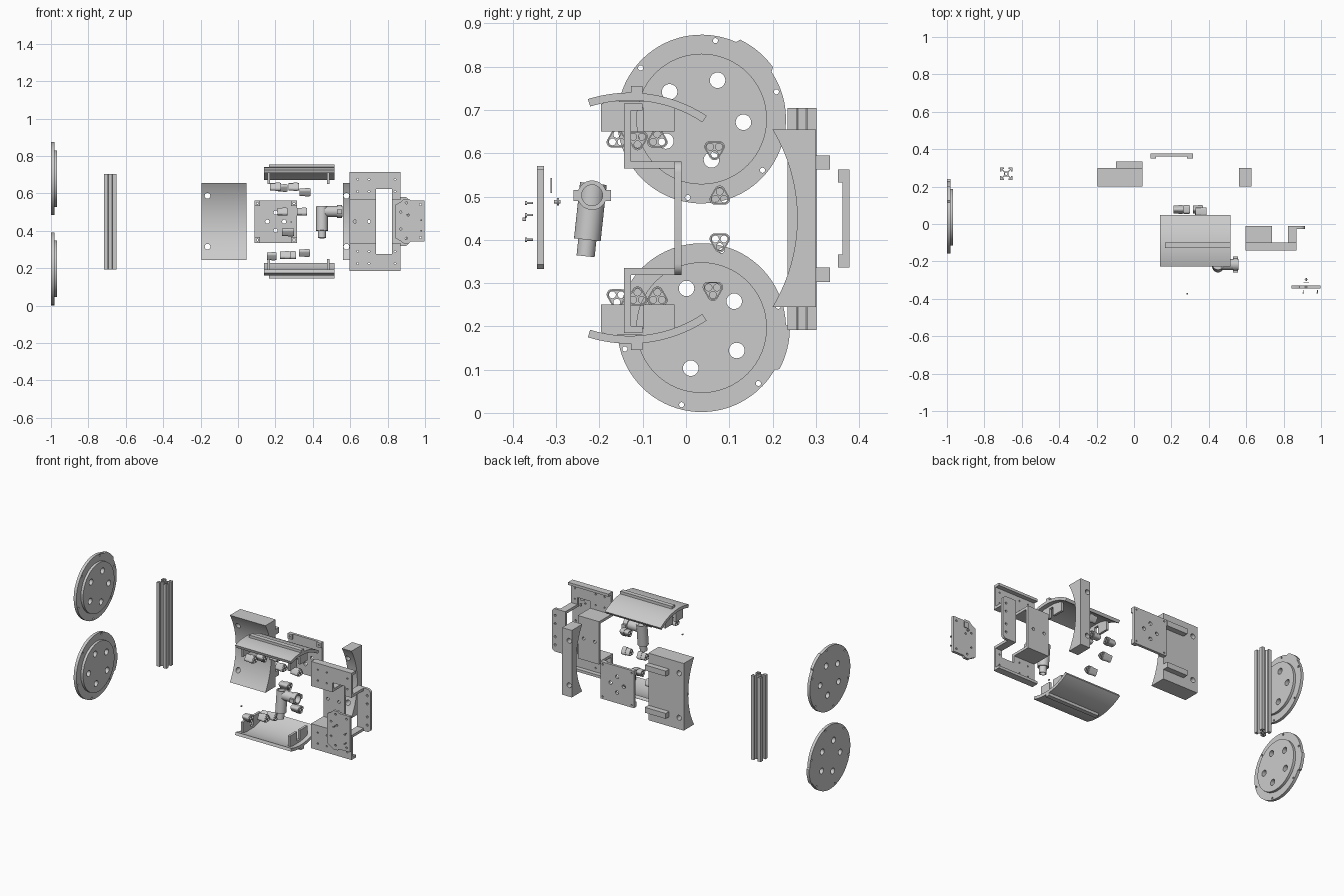
import bpy, bmesh
from math import sin, cos, pi, radians, sqrt
from mathutils import Matrix, Vector

if "Cube" in bpy.data.objects:
    bpy.data.objects.remove(bpy.data.objects["Cube"])

# Local (u, v, w) to world for a profile extruded along each axis
AXES = {'x': Matrix(((0, 0, 1), (1, 0, 0), (0, 1, 0))),
        'y': Matrix(((1, 0, 0), (0, 0, -1), (0, 1, 0))),
        'z': Matrix.Identity(3)}


def circle(u, v, r, n=24):
    return [(u + r * cos(2 * pi * i / n), v + r * sin(2 * pi * i / n)) for i in range(n)]


def rect(u0, u1, v0, v1):
    return [(u0, v0), (u1, v0), (u1, v1), (u0, v1)]


def arc(u, v, r, a0, a1, n=20):
    return [(u + r * cos(radians(a0 + (a1 - a0) * i / n)),
             v + r * sin(radians(a0 + (a1 - a0) * i / n))) for i in range(n + 1)]


def link(name, mesh):
    ob = bpy.data.objects.new(name, mesh)
    bpy.context.collection.objects.link(ob)
    return ob


def baked(ob):
    dg = bpy.context.evaluated_depsgraph_get()
    return bpy.data.meshes.new_from_object(ob.evaluated_get(dg))


def sheet(name, axis, a, b, outline, holes=()):
    """Extrude an outline with holes from a to b along an axis."""
    cu = bpy.data.curves.new(name, 'CURVE')
    cu.dimensions, cu.fill_mode, cu.extrude = '2D', 'BOTH', abs(b - a) / 2
    for loop in [outline, *holes]:
        sp = cu.splines.new('POLY')
        sp.points.add(len(loop) - 1)
        for p, (u, v) in zip(sp.points, loop):
            p.co = (u, v, 0, 1)
        sp.use_cyclic_u = True
    tmp = link(name + "_curve", cu)
    me = baked(tmp)
    bpy.data.objects.remove(tmp)
    mid = Vector([(a + b) / 2 if c == axis else 0 for c in 'xyz'])
    me.transform(Matrix.Translation(mid) @ AXES[axis].to_4x4())
    bm = bmesh.new()
    bm.from_mesh(me)
    bmesh.ops.remove_doubles(bm, verts=bm.verts, dist=1e-5)
    bmesh.ops.recalc_face_normals(bm, faces=bm.faces)
    bm.to_mesh(me)
    bm.free()
    me.name = name
    return link(name, me)


def box(name, x0, x1, y0, y1, z0, z1):
    return sheet(name, 'z', z0, z1, rect(x0, x1, y0, y1))


def tube(name, p, q, r, inner=0):
    """Round bar or open pipe between two points."""
    p, q = Vector(p), Vector(q)
    holes = [circle(0, 0, inner, 32)] if inner else []
    ob = sheet(name, 'z', 0, (q - p).length, circle(0, 0, r, 32), holes)
    rot = (q - p).to_track_quat('Z', 'Y').to_matrix().to_4x4()
    ob.data.transform(Matrix.Translation(p) @ rot)
    return ob


def cut(ob, cutter):
    mod = ob.modifiers.new("cut", 'BOOLEAN')
    mod.operation, mod.solver, mod.object = 'DIFFERENCE', 'EXACT', cutter
    me = baked(ob)
    ob.modifiers.clear()
    ob.data = me
    bpy.data.objects.remove(cutter)


# Two end discs: lobed flange with a raised round face
def end_disc(name, cz, hole_a, bolt_a, lobe_a):
    cy = 0.036
    rim = arc(cy, cz, 0.195, lobe_a + 30, lobe_a + 358, 72) + arc(cy, cz, 0.204, lobe_a, lobe_a + 28, 8)
    big = [circle(cy + .097 * cos(radians(hole_a + 72 * i)), cz + .097 * sin(radians(hole_a + 72 * i)), .018)
           for i in range(5)]
    bolts = [circle(cy + .184 * cos(radians(bolt_a + 60 * i)), cz + .184 * sin(radians(bolt_a + 60 * i)), .006, 12)
             for i in range(6)]
    sheet(name + "_flange", 'x', -1.0, -0.982, rim, big + bolts)
    sheet(name + "_face", 'x', -0.982, -0.967, circle(cy, cz, 0.151, 64), big)


end_disc("upper_disc", 0.679, 67.6, 20, 36)
end_disc("lower_disc", 0.197, 39, 15.5, -28)

# Slotted post
H, quarter = 0.033, [(.033, -.012), (.025, -.012), (.025, -.021), (.013, -.009),
                     (.013, .009), (.025, .021), (.025, .012), (.033, .012), (.033, .033)]
prof = []
for k in range(4):
    c, s = round(cos(k * pi / 2)), round(sin(k * pi / 2))
    prof += [(c * u - s * v - 0.683, s * u + c * v + 0.268) for u, v in quarter]
sheet("slotted_post", 'z', 0.192, 0.705, prof, [circle(-0.683, 0.268, 0.007, 16)])

# Concave cradles, wide and narrow
for name, x0, x1, hx in (("wide_cradle", -.195, .045, -.163), ("narrow_cradle", .562, .627, .58)):
    R, zc = 0.397, 0.45
    half = 31.1
    prof = [(.3, .245), (.3, .655)] + arc(.257 - R, zc, R, half, -half, 28)
    ob = sheet(name, 'x', x0, x1, prof)
    for z in (0.315, 0.587):
        cut(ob, tube("cutter", (hx, 0.1, z), (hx, 0.4, z), 0.015))
for z in (0.303, 0.562):
    box("cradle_rail", -.096, .045, .3, .333, z, z + .033)

# Square rear plate with corner feet
holes = [circle(.2015 + u, .449 + v, .011) for u, v in ((0, .048), (.045, 0), (-.045, 0), (0, -.048))]
corners = [(.2015 + i * .098, .449 + j * .098) for i in (-1, 1) for j in (-1, 1)]
sheet("rear_plate", 'y', .362, .378, rect(.088, .315, .336, .562), holes + [circle(u, v, .005, 12) for u, v in corners])
for u, v in corners:
    sheet("plate_foot", 'y', .351, .362, rect(u - .015, u + .015, v - .015, v + .015), [circle(u, v, .005, 12)])

# Hat-shaped bracket: two flanges, stepped web and a side handle (mirrored about z = 0.45)
for s in (1, -1):
    def Z(z):
        return 0.45 + s * z
    out = [(.595, Z(.265)), (.595, Z(.115)), (.738, Z(.115)), (.738, Z(.173)),
           (.823, Z(.173)), (.823, Z(.115)), (.868, Z(.115)), (.868, Z(.265))]
    dots = [circle(x, Z(z), .005, 12) for x in (.64, .70, .84) for z in (.16, .225)]
    sheet("bracket_flange", 'y', -.143, -.127, out, dots)
    box("flange_lip", .595, .868, -.127, -.1, *sorted((Z(.249), Z(.265))))
    box("web_shelf", .595, .738, -.127, -.01, *sorted((Z(.115), Z(.131))))
    box("handle_shelf", .823, .868, -.127, -.01, *sorted((Z(.115), Z(.131))))
sheet("bracket_web", 'y', -.026, -.01, rect(.595, .738, .319, .581),
      [circle(x, .45, .009) for x in (.625, .70)])
handle = [(.823, .319)] + arc(.89, .344, .025, -90, 0, 6) + arc(.89, .556, .025, 0, 90, 6) + [(.823, .581)]
sheet("handle_plate", 'y', -.026, -.01, handle,
      [circle(.892, z, .007, 12) for z in (.36, .41, .49, .54)])

# Thin mounting plate with screws
out = [(.843, .36), (.87, .345), (.885, .333), (.915, .333), (.925, .343), (.997, .343),
       (.997, .562), (.925, .562), (.915, .57), (.885, .57), (.87, .555), (.843, .54)]
sheet("mounting_plate", 'y', -.344, -.328, out,
      [circle(x, z, .006, 12) for x, z in ((.87, .50), (.87, .41), (.9, .55), (.9, .36), (.975, .54), (.975, .365), (.91, .485))])
sheet("cover_strip", 'y', -.313, -.31, rect(.905, .935, .508, .543))
for x, z in ((.905, .485), (.98, .457), (.98, .4)):
    tube("screw_shaft", (x, -.368, z), (x, -.353, z), .0025)
    tube("screw_head", (x, -.372, z), (x, -.367, z), .005)
tube("long_screw", (.92, -.305, .488), (.92, -.29, .488), .004)
tube("long_screw_head", (.92, -.298, .488), (.92, -.293, .488), .009)
tube("small_pin", (.285, -.378, .447), (.285, -.37, .447), .004)

# Curved shells, top and bottom
for s in (1, -1):
    def flip(pts):
        return [(u, .45 + s * (v - .45)) for u, v in pts]
    cy, cz, R = -.13, .418, .322
    shell = arc(cy, cz, R, 107.5, 56.5, 28) + arc(cy, cz, R - .018, 56.5, 107.5, 28)
    sheet("curved_shell", 'x', .139, .515, flip(shell))
    sheet("shell_ridge", 'x', .165, .515, flip(rect(-.127, -.1, .735, .755)))
    tab = [(-.197, .65), (-.127, .65), (-.127, .705), (-.098, .705), (-.098, .65),
           (-.026, .65), (-.026, .706), (-.08, .72), (-.18, .72), (-.197, .713)]
    for x in (.158, .475):
        sheet("shell_tab", 'x', x, x + .014, flip(tab))

# Elbow pipe: tilted body, narrow spout, open side branch
tube("elbow_body", (.449, -.214, .53), (.449, -.228, .40), .031, .025)
tube("elbow_cap", (.449, -.215, .525), (.449, -.2155, .52), .0255)
tube("elbow_spout", (.449, -.227, .41), (.449, -.232, .362), .021, .016)
tube("elbow_branch", (.465, -.217, .503), (.558, -.217, .503), .029, .024)
tube("branch_collar", (.53, -.217, .503), (.557, -.217, .503), .034, .027)
for y in (-.26, -.187):
    box("branch_ear", .53, .557, y, y + .014, .49, .515)


# Three-hole connectors: rounded triangle around three bores
def connector(y, z, x0, x1, up=1):
    cs = [(y + .0115 * cos(a), z + .0115 * sin(a)) for a in (up * pi / 2 + 2 * pi * i / 3 for i in range(3))]
    body = []
    for i, (u, v) in enumerate(cs):
        a = up * 90 + 120 * i
        body += arc(u, v, .011, a - 60, a + 60, 8)
    sheet("connector", 'x', x0, x1, body, [circle(u, v, .008, 16) for u, v in cs])
    mid = (x0 + x1) / 2
    big = [(y + (u - y) * 1.12, z + (v - z) * 1.12) for u, v in body]
    sheet("connector_collar", 'x', mid, x1 - .006, big, [circle(u, v, .008, 16) for u, v in cs])


for y, z, x0, x1, up in ((-.16, .632, .17, .23, 1), (-.112, .632, .215, .265, -1), (-.066, .632, .27, .325, 1),
                         (-.16, .267, .155, .205, -1), (-.112, .267, .225, .28, 1), (-.066, .267, .25, .31, 1),
                         (.066, .609, .33, .388, -1), (.078, .5, .21, .265, 1), (.078, .5, .315, .37, 1),
                         (.078, .396, .235, .30, -1), (.062, .284, .325, .385, -1)):
    connector(y, z, x0, x1, up)

# Smooth round walls, keep edges sharp
for ob in bpy.context.scene.objects:
    ob.select_set(True)
    bpy.context.view_layer.objects.active = ob
bpy.ops.object.shade_smooth_by_angle(angle=radians(30))
